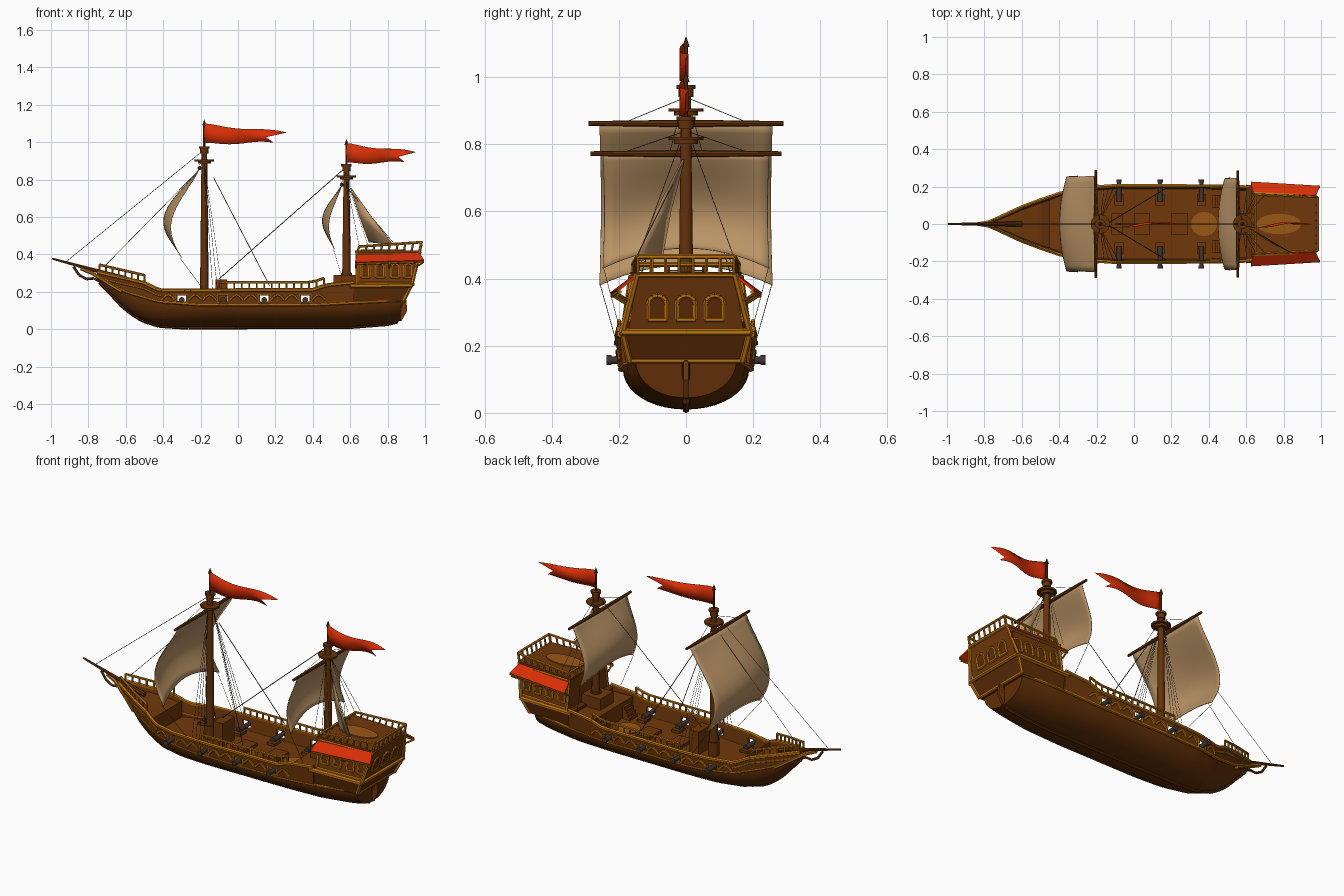
import bpy, bmesh, math
from mathutils import Vector, Matrix

old = bpy.data.objects.get("Cube")
if old:
    bpy.data.objects.remove(old, do_unlink=True)


def material(name, rgb):
    m = bpy.data.materials.new(name)
    m.use_nodes = True
    m.diffuse_color = (*rgb, 1)
    m.node_tree.nodes["Principled BSDF"].inputs["Base Color"].default_value = (*rgb, 1)
    return m


HULL = material("dark_wood", (.115, .027, .002))
DECK = material("deck_wood", (.16, .039, .003))
WORN = material("worn_deck_wood", (.32, .095, .008))
TRIM = material("golden_trim", (.5, .165, .005))
SAIL = material("canvas", (.5, .3, .135))
RED = material("red_cloth", (.68, .028, .002))
IRON = material("iron", (.05, .036, .032))
ROPE = material("rope", (.08, .045, .022))
SPAR = material("spar_wood", (.13, .032, .003))


def finish(name, bm, mat, smooth=False, thick=0):
    bmesh.ops.recalc_face_normals(bm, faces=bm.faces)
    me = bpy.data.meshes.new(name)
    bm.to_mesh(me)
    bm.free()
    me.materials.append(mat)
    if smooth:
        me.polygons.foreach_set("use_smooth", [True] * len(me.polygons))
        me.set_sharp_from_angle(angle=math.radians(40))
    ob = bpy.data.objects.new(name, me)
    bpy.context.collection.objects.link(ob)
    if thick:
        mod = ob.modifiers.new("thickness", "SOLIDIFY")
        mod.thickness, mod.offset = thick, 0


def grid(bm, rows):
    vs = [[bm.verts.new(p) for p in r] for r in rows]
    for a, b in zip(vs, vs[1:]):
        for i in range(len(a) - 1):
            bm.faces.new((a[i], a[i + 1], b[i + 1], b[i]))
    return vs


def rod(bm, p, q, r, r2=None, n=8):
    p, q = Vector(p), Vector(q)
    d = q - p
    mat = Matrix.Translation((p + q) / 2) @ d.to_track_quat('Z', 'Y').to_matrix().to_4x4()
    bmesh.ops.create_cone(bm, cap_ends=True, segments=n, radius1=r,
                          radius2=r if r2 is None else r2, depth=d.length, matrix=mat)


def path(bm, pts, r, n=6):
    for p, q in zip(pts, pts[1:]):
        rod(bm, p, q, r, n=n)


def block(bm, x0, x1, y0, y1, z0, z1):
    m = Matrix.Translation(((x0 + x1) / 2, (y0 + y1) / 2, (z0 + z1) / 2))
    bmesh.ops.create_cube(bm, size=1, matrix=m @ Matrix.Diagonal((x1 - x0, y1 - y0, z1 - z0, 1)))


def taper(bm, lo, hi):
    """Symmetric solid between two levels, each (z, x fore, y fore, x aft, y aft)."""
    rings = [[bm.verts.new(p) for p in ((xf, -yf, z), (xa, -ya, z), (xa, ya, z), (xf, yf, z))]
             for z, xf, yf, xa, ya in (lo, hi)]
    bm.faces.new(rings[0])
    bm.faces.new(rings[1])
    for i in range(4):
        j = (i + 1) % 4
        bm.faces.new((rings[0][i], rings[0][j], rings[1][j], rings[1][i]))


def curve(*pts):
    def f(x):
        for (a, u), (b, v) in zip(pts, pts[1:]):
            if x <= b:
                return u + (v - u) * max(0, (x - a) / (b - a))
        return pts[-1][1]
    return f


def steps(a, b, n):
    return [a + (b - a) * i / n for i in range(n + 1)]


# Hull lines along the length
half = curve((-.75, .01), (-.6, .075), (-.4, .148), (-.28, .176), (-.1, .188), (.4, .186), (.65, .176), (.87, .15))
keel = curve((-.75, .262), (-.68, .19), (-.62, .125), (-.56, .075), (-.5, .042), (-.42, .018), (-.3, .01), (.6, .012), (.8, .028), (.87, .045))
wale = curve((-.75, .285), (-.68, .245), (-.6, .2), (-.42, .147), (-.2, .13), (.4, .13), (.87, .155))
sheer = curve((-.75, .305), (-.5, .247), (-.42, .207), (.4, .21), (.47, .235), (.62, .25))

# Rounded lower hull
bm = bmesh.new()
rows = []
for x in steps(-.75, .87, 54):
    row = []
    for k in range(-10, 11):
        a = abs(k) / 10 * math.pi / 2
        y = math.copysign(half(x) * math.sin(a) ** .95, k)
        row.append((x, y, keel(x) + (wale(x) - keel(x)) * (1 - math.cos(a))))
    rows.append(row)
vs = grid(bm, rows)
bm.faces.new(vs[-1])
finish("lower_hull", bm, HULL, True)

# Keel, stern post and rudder
bm = bmesh.new()
path(bm, [(x, 0, keel(x)) for x in steps(-.74, .84, 40)], .011)
rod(bm, (.84, 0, .03), (.885, 0, .16), .012)
finish("keel", bm, HULL)
bm = bmesh.new()
taper(bm, (.045, .83, .009, .875, .007), (.1, .85, .009, .905, .007))
taper(bm, (.1, .85, .009, .905, .007), (.155, .87, .009, .9, .007))
finish("rudder", bm, DECK)

# Bulwarks with open gun ports, cannons and golden rails
PORTS = (-.3, -.08, .14, .36)
PW = .026
breaks = sorted([p + s * PW for p in PORTS for s in (-1, 1)])
bm, trim, guns, carriages = (bmesh.new() for _ in range(4))
xs = sorted(steps(-.75, -.33, 12) + breaks + steps(.41, .62, 5))
for s in (-1, 1):
    def side(x, z, out=0):
        return (x, s * (half(x) + .006 + out + .1 * max(0, z - wale(x))), z)

    def level(x, t):
        return side(x, wale(x) + (sheer(x) - wale(x)) * t)

    for a, b in zip(xs, xs[1:]):
        is_port = any(abs((a + b) / 2 - p) < PW for p in PORTS)
        for f, g in [(0, .15), (.68, 1)] if is_port else [(0, 1)]:
            grid(bm, [[level(a, f), level(b, f)], [level(a, g), level(b, g)]])
    long = steps(-.75, .62, 44)
    path(trim, [side(x, sheer(x), .003) for x in long], .0105)
    path(trim, [side(x, wale(x), .001) for x in steps(-.75, .87, 48)], .008)
    path(trim, [side(x, sheer(x) - .03, .004) for x in long[:12]], .007)
    for p in PORTS:
        c = [side(p + i * .028, z, .003) for i, z in ((-1, .14), (-1, .185), (1, .185), (1, .14), (-1, .14))]
        path(trim, c, .006)
        rod(guns, (p, s * .12, .157), (p, s * .232, .157), .015, .011, 10)
        rod(guns, (p, s * .222, .157), (p, s * .237, .157), .015, n=10)
        block(carriages, p - .024, p + .024, s * .13 - .03, s * .13 + .03, .13, .148)
        # swag ornaments beside each port
        for d in (-.072, .072):
            path(trim, [side(p + d + i * .034, .158 + .026 * math.cos(i * 1.6), .004)
                        for i in steps(-1, 1, 6)], .0075)
    # main deck balustrade and bow balustrade
    for a, b, n, h in ((-.1, .46, 14, .042), (-.74, -.5, 7, .042)):
        pts = [side(x, sheer(x)) for x in steps(a, b, n)]
        tops = [(x, y, z + h) for x, y, z in pts]
        for p, q in zip(pts, tops):
            rod(trim, p, q, .0055, n=6)
        path(trim, tops, .007)
finish("bulwarks", bm, DECK, thick=.012)
finish("cannons", guns, IRON, True)
finish("gun_carriages", carriages, DECK)

# Decks and bulkheads
bm = bmesh.new()
for a, b, z in ((-.75, -.45, None), (-.45, .47, .133), (.47, .64, .225)):
    grid(bm, [[(x, s * half(x), z or sheer(x) - .02) for s in (-1, 1)] for x in steps(a, b, 14)])
for x, z, top in ((-.45, .13, .227), (.47, .13, .225)):
    grid(bm, [[(x, s * half(x), h) for s in (-1, 1)] for h in (z, top)])
finish("decks", bm, DECK)

# Worn patches on the decks
bm = bmesh.new()
for x, z, rx, ry in ((.375, .136, .07, .065), (.775, .423, .12, .055)):
    bmesh.ops.create_cone(bm, cap_ends=True, segments=20, radius1=1, radius2=1, depth=1,
                          matrix=Matrix.Translation((x, 0, z)) @ Matrix.Diagonal((rx, ry, .005, 1)))
finish("worn_deck_patches", bm, WORN)

# Deck fittings: locker, hatches, mast box and stairs
bm = bmesh.new()
block(bm, -.12, -.06, -.055, .055, .13, .265)
for x in (.0, .2):
    block(bm, x, x + .085, -.06, .06, .13, .15)
block(bm, .51, .63, -.06, .06, .22, .29)
for i in range(5):
    for s in (-1, 1):
        block(bm, .42 + i * .012, .49, s * .12 - .035, s * .12 + .035, .13, .15 + i * .018)
finish("deck_fittings", bm, DECK)

# Stern counter and cabin
bm = bmesh.new()
taper(bm, (.15, .6, .18, .885, .168), (.24, .6, .195, .93, .19))
finish("stern_counter", bm, HULL)
bm = bmesh.new()
taper(bm, (.24, .635, .185, .93, .172), (.41, .635, .16, .97, .145))
taper(bm, (.408, .625, .165, .975, .15), (.42, .625, .165, .978, .15))
finish("stern_cabin", bm, DECK)


def cabin_side(s, x, z):
    t, u = (z - .24) / .175, (x - .635) / .315
    return (x, s * (.187 - .025 * t - .014 * u), z)


def cabin_back(y, z):
    return (.932 + .04 * (z - .24) / .175, y, z)


def arch(place, c, w, z0, z1):
    pts = [place(c - w, z0), place(c - w, z1 - w)]
    pts += [place(c - w * math.cos(a), z1 - w + w * math.sin(a)) for a in steps(.5, 2.64, 4)]
    return pts + [place(c + w, z1 - w), place(c + w, z0), place(c - w, z0)]


panes = bmesh.new()
places = [(cabin_back, c, .028) for c in (-.085, 0, .085)]
for s in (-1, 1):
    places += [(lambda x, z, s=s: cabin_side(s, x, z), c, .022) for c in (.68, .76, .84, .91)]
    # edge trims of the cabin and counter
    for z in (.245, .4):
        path(trim, [cabin_side(s, .635, z), cabin_side(s, .935 if z < .3 else .967, z)], .009)
    path(trim, [(.6, s * .197, .232), (.93, s * .192, .235)], .013)
    path(trim, [(.887, s * .168, .153), (.93, s * .19, .24), (.972, s * .146, .415)], .01)
    path(trim, [cabin_side(s, .637, .24), cabin_side(s, .637, .41)], .009)
for pl, c, w in places:
    ring = arch(pl, c, w, .278, .35)
    path(trim, ring, .0075)
    panes.faces.new([panes.verts.new(p) for p in ring[:-1]])
finish("window_panes", panes, HULL, thick=.004)
for x, y, z, r in ((.887, .168, .155, .008), (.934, .19, .24, .011), (.972, .146, .41, .007)):
    path(trim, [(x, -y, z), (x, y, z)], r)

# Poop balustrade
loop = [(x, -.157 + (x - .64) * .04, .42) for x in steps(.64, .97, 8)]
loop += [(.975, y, .42) for y in steps(-.143, .143, 7)]
loop += [(x, -y, z) for x, y, z in loop[8::-1]] + [(.64, y, .42) for y in steps(.157, -.157, 6)]
tops = [(x + .008, y, .442 + (x - .64) * .07) for x, y, z in loop]
for p, q in zip(loop, tops):
    rod(trim, p, q, .0055, n=6)
path(trim, tops, .007)
finish("golden_rails_and_frames", trim, TRIM)

# Red awnings over the cabin sides
bm = bmesh.new()
for s in (-1, 1):
    grid(bm, [[(.635, s * .164, .4), (.97, s * .149, .408)], [(.625, s * .224, .355), (.995, s * .202, .366)]])
finish("awnings", bm, RED, thick=.008)
bm = bmesh.new()
for s in (-1, 1):
    for x, y in ((.63, .222), (.81, .212), (.985, .202)):
        rod(bm, (x, s * y, .353), (min(x, .94), s * (y - .04), .328), .005)
    path(bm, [(.625, s * .22, .349), (.995, s * .198, .36)], .006)
finish("awning_brackets", bm, TRIM)

# Bowsprit and beak
bm = bmesh.new()
rod(bm, (-.6, 0, .27), (-.995, 0, .378), .014, .005)
path(bm, [(-.72, 0, .245), (-.77, 0, .272), (-.81, 0, .268), (-.85, 0, .29), (-.88, 0, .335)], .007)
finish("bowsprit", bm, SPAR)
bm = bmesh.new()
for s in (-1, 1):
    path(bm, [(-.62, s * .075, .2), (-.7, s * .04, .25), (-.78, s * .01, .3), (-.84, 0, .325)], .01)
finish("beak_trim", bm, TRIM)

# Masts with tops, yards, sails and pennants
spars, canvas, flags = bmesh.new(), bmesh.new(), bmesh.new()


def rig(x, base, top, nest, yard, foot, dx, belly, mid, w, span, tip, flen):
    rod(spars, (x, 0, base), (x, 0, top), .024, .015, 12)
    for z, r, h in ((base, .03, .08), (nest, .035, .012), (nest + .012, .052, .01), (top - .025, .022, .03), (top, .028, .012)):
        rod(spars, (x, 0, z), (x, 0, z + h), r, n=12)
    rod(spars, (x, 0, top), (x, 0, tip - .02), .006)
    rod(spars, (x, 0, tip - .03), (x, 0, tip), .011, .001)
    yx = x - .025
    for s in (-1, 1):
        rod(spars, (yx, 0, yard), (yx, s * span, yard), .011, .007)
    rows = []
    for t in steps(0, 1, 16):
        row = []
        for u in steps(-1, 1, 16):
            c = 1 - u * u
            px = yx - dx * t - belly * math.sin(math.pi * t ** 1.3) - mid * c * math.sin(1.9 * t)
            row.append((px, u * w * (1 - .02 * math.sin(math.pi * t)), yard - (yard - foot - .06 * c) * t))
        rows.append(row)
    grid(canvas, rows)
    rows = []
    for r, k, drop in ((0, 1, .052), (.5, .75, .025), (1, .84, .002)):
        rows.append([(x + flen * k * t, -.013 * math.sin(6 * t) - .006,
                      tip - .02 - .104 * r - drop * t + .009 * math.sin(6.5 * t + 2.5) * t ** .3)
                     for t in steps(0, 1, 14)])
    grid(flags, rows)


rig(-.18, .13, .965, .885, .862, .38, .095, .095, .04, .258, .29, 1.12, .44)
rig(.58, .22, .87, .8, .772, .43, .04, .045, .036, .248, .285, 1.015, .37)
finish("masts_and_yards", spars, SPAR, True)
grid(canvas, [[(.6, -.005, .755), (.605, -.01, .755)], [(.65, -.045, .6), (.715, -.09, .6)],
              [(.7, -.07, .465), (.83, -.15, .45)]])
finish("sails", canvas, SAIL, True, thick=.003)
finish("pennants", flags, RED, True, thick=.002)

# Stays, shrouds and sheets
bm = bmesh.new()
rod(bm, (-.18, 0, .96), (-.92, 0, .36), .0014, n=4)
rod(bm, (-.2, 0, .86), (-.71, 0, .34), .0014, n=4)
rod(bm, (.57, 0, .86), (-.1, 0, .27), .0022, n=4)
rod(bm, (.58, 0, .76), (.84, -.155, .45), .0018, n=4)
for s in (-1, 1):
    rod(bm, (-.13, s * .01, .81), (.17, s * .19, .23), .0022, n=4)
    lines = [((-.31, s * .255, .38), (-.19, s * .21, .22)), ((.51, s * .245, .43), (.56, s * .2, .26)),
             ((-.21, s * .18, .866), (-.18, 0, .94)), ((.55, s * .18, .778), (.58, 0, .84))]
    lines += [((-.18, s * .02, .885), (-.16 + i * .025, s * .195, .21)) for i in range(4)]
    lines += [((.58, s * .02, .8), (.6 + i * .05, s * .155, .43)) for i in range(3)]
    for p, q in lines:
        rod(bm, p, q, .0011, n=4)
finish("rigging", bm, ROPE)
